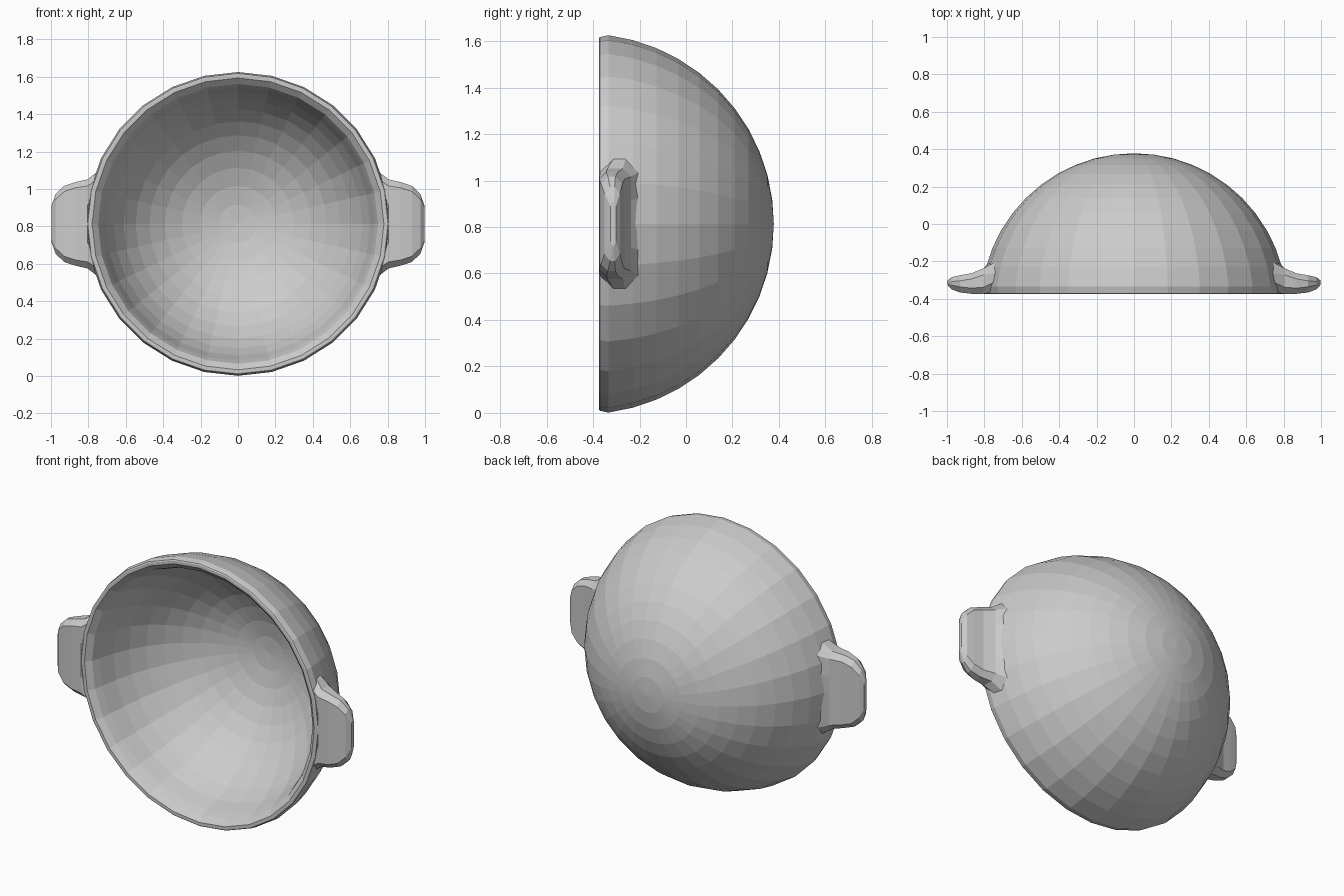
import bpy, bmesh
from math import sin, cos, pi, sqrt, radians
from mathutils import Matrix

if "Cube" in bpy.data.objects:
    bpy.data.objects.remove(bpy.data.objects["Cube"])

CZ = 0.8135           # height of the bowl axis
SPHERE_Y = -0.441     # centre of the spherical shell
R_OUT, R_IN = 0.819, 0.745
SIDES = 28


def finish(bm, name):
    bmesh.ops.recalc_face_normals(bm, faces=bm.faces)
    mesh = bpy.data.meshes.new(name)
    bm.to_mesh(mesh)
    bm.free()
    obj = bpy.data.objects.new(name, mesh)
    bpy.context.collection.objects.link(obj)
    return obj


def arc(radius, a0, a1, steps):
    """(r, y) points on the shell; angle is measured from the bowl's bottom."""
    pts = []
    for i in range(steps + 1):
        a = radians(a0 + (a1 - a0) * i / steps)
        pts.append((radius * sin(a), SPHERE_Y + radius * cos(a)))
    return pts


# Bowl: double-walled spherical shell with a chamfered rim, opening to -y
profile = arc(R_OUT, 0, 82.5, 11)
profile += [(0.804, -0.371), (0.798, -0.375), (0.78, -0.375), (0.748, -0.345)]
profile += arc(R_IN, 79, 0, 10)
bm = bmesh.new()
verts = [bm.verts.new((r, y, CZ)) for r, y in profile]
edges = [bm.edges.new(pair) for pair in zip(verts, verts[1:])]
bmesh.ops.spin(bm, geom=verts + edges, cent=(0, 0, CZ), axis=(0, 1, 0),
               angle=2 * pi, steps=SIDES, use_merge=False)
bmesh.ops.remove_doubles(bm, verts=bm.verts, dist=0.0005)
finish(bm, "bowl")


# Handles: chamfered sections lofted outwards from inside the bowl wall
def section(y0, y1, hz, c):
    """Closed (y, dz) outline with chamfered corners and split long sides."""
    zs = [-1, -0.5, 0, 0.5, 1]
    inner = hz - c
    cy = min(c, (y1 - y0) * 0.35)
    front = [(y0, z * inner) for z in zs]
    back = [(y1, z * inner) for z in reversed(zs)]
    return (front + [(y0 + cy, hz), (y1 - cy, hz)]
            + back + [(y1 - cy, -hz), (y0 + cy, -hz)])


stations = [  # x, front y, back y, half height, chamfer
    (None, -0.368, -0.2, 0.285, 0.06),
    (0.805, -0.373, -0.237, 0.238, 0.035),
    (0.87, -0.373, -0.264, 0.223, 0.03),
    (0.93, -0.366, -0.274, 0.203, 0.03),
    (0.975, -0.35, -0.284, 0.16, 0.03),
    (0.998, -0.325, -0.302, 0.095, 0.02),
]
bm = bmesh.new()
rings = []
for x, y0, y1, hz, c in stations:
    ring = []
    for y, dz in section(y0, y1, hz, c):
        # the root follows the curve of the bowl, just inside its wall
        r = sqrt(R_OUT ** 2 - (y - SPHERE_Y) ** 2) - 0.012
        px = x if x else sqrt(r * r - dz * dz)
        ring.append(bm.verts.new((px, y, CZ + dz)))
    rings.append(ring)
for a, b in zip(rings, rings[1:]):
    n = len(a)
    for i in range(n):
        j = (i + 1) % n
        bm.faces.new((a[i], a[j], b[j], b[i]))
bm.faces.new(rings[-1])
right = finish(bm, "handle_right")

# Mirrored copy for the other side
mesh = right.data.copy()
mesh.transform(Matrix.Scale(-1, 4, (1, 0, 0)))
mesh.flip_normals()
left = bpy.data.objects.new("handle_left", mesh)
bpy.context.collection.objects.link(left)
